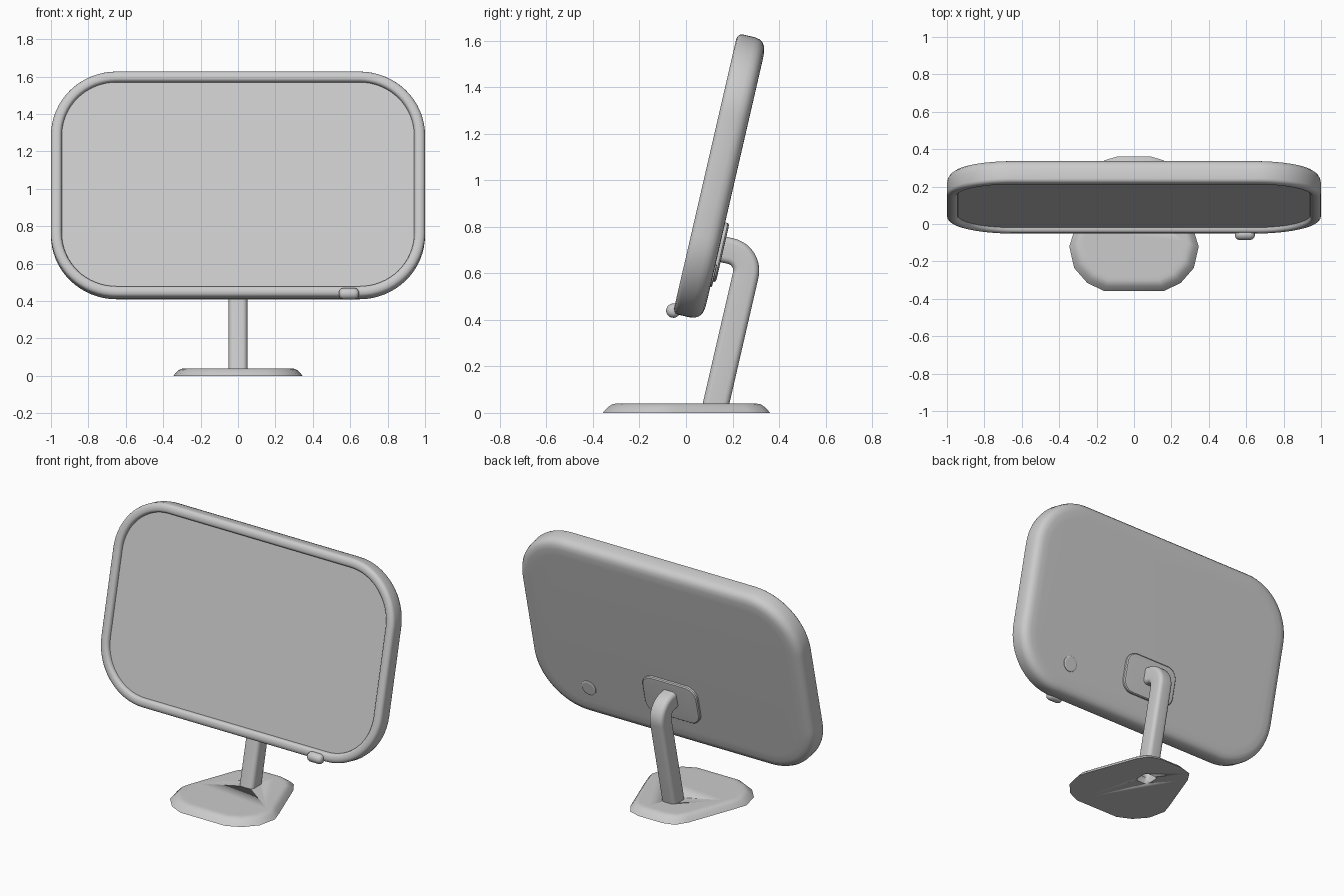
import bpy, bmesh
from math import sin, cos, pi, radians
from mathutils import Matrix, Vector

if "Cube" in bpy.data.objects:
    bpy.data.objects.remove(bpy.data.objects["Cube"])

TILT = radians(13)
# frame of the tilted screen: x = right, y = towards the back, z = up the panel
SCREEN = Matrix.Translation((0, 0.146, 1.015)) @ Matrix.Rotation(-TILT, 4, 'X')


def loft(name, rings, matrix=Matrix(), cap_start=True, cap_end=True, angle=40):
    """Skin a list of equally sized vertex rings into one mesh object."""
    bm = bmesh.new()
    loops = [[bm.verts.new(matrix @ Vector(p)) for p in ring] for ring in rings]
    for a, b in zip(loops, loops[1:]):
        for i in range(len(a)):
            j = (i + 1) % len(a)
            bm.faces.new((a[i], a[j], b[j], b[i]))
    if cap_start:
        bm.faces.new(loops[0])
    if cap_end:
        bm.faces.new(loops[-1])
    bmesh.ops.recalc_face_normals(bm, faces=bm.faces)
    mesh = bpy.data.meshes.new(name)
    bm.to_mesh(mesh)
    bm.free()
    ob = bpy.data.objects.new(name, mesh)
    bpy.context.collection.objects.link(ob)
    bpy.ops.object.select_all(action='DESELECT')
    ob.select_set(True)
    bpy.context.view_layer.objects.active = ob
    bpy.ops.object.shade_smooth_by_angle(angle=radians(angle))
    return ob


def round_rect(w, h, r, seg=12):
    """Outline of a rounded rectangle as 2D points."""
    pts = []
    for k, (sx, sy) in enumerate(((1, 1), (-1, 1), (-1, -1), (1, -1))):
        for i in range(seg + 1):
            a = (k + i / seg) * pi / 2
            pts.append((sx * (w / 2 - r) + r * cos(a), sy * (h / 2 - r) + r * sin(a)))
    return pts


def slab(name, w, h, r, profile, u=0, v=0, seg=12):
    """Rounded slab on the screen frame from (inset, depth) steps."""
    rings = [[(u + x, d, v + z) for x, z in
              round_rect(w - 2 * i, h - 2 * i, r - i, seg)] for i, d in profile]
    return loft(name, rings, SCREEN)


# screen housing with raised rim and recessed display
slab("screen_housing", 2.0, 1.236, 0.35, [
    (0.09, -0.04), (0.058, -0.04), (0.056, -0.052), (0.051, -0.060), (0.042, -0.065),
    (0.024, -0.065), (0.011, -0.061), (0.003, -0.053), (0, -0.043), (0, 0.012),
    (0.004, 0.032), (0.014, 0.048), (0.03, 0.059), (0.055, 0.065), (0.1, 0.066)], seg=16)

# mounting plate and round button on the back
slab("mount_plate", 0.39, 0.26, 0.075, [
    (0, 0.055), (0, 0.078), (0.006, 0.084), (0.02, 0.085)], v=-0.316)
slab("back_button", 0.1, 0.1, 0.05, [
    (0, 0.06), (0, 0.070), (0.004, 0.073), (0.012, 0.073)], u=0.61, v=-0.42, seg=8)

# small capsule under the front rim
half = [(0.053, 0.010), (0.049, 0.020), (0.042, 0.027), (0.030, 0.031)]
capsule = [(-x, r) for x, r in half] + half[::-1]
loft("front_switch", [[(0.593 + x, -0.066 + r * cos(k * pi / 8), -0.606 + r * sin(k * pi / 8))
                       for k in range(16)] for x, r in capsule], SCREEN, angle=60)

# bent arm: straight leaning post, rounded elbow, short stub into the plate
along = Vector((sin(TILT), cos(TILT)))       # (y, z) up the post
out = Vector((cos(TILT), -sin(TILT)))        # (y, z) away from the screen
corner = Vector((0.276, 0.676))
R = 0.085
centre = corner - R * along - R * out
path = [(Vector((0.12, 0)), Vector((1 / cos(TILT), 0)))]
for i in range(11):
    a = i / 10 * pi / 2
    n = cos(a) * out + sin(a) * along
    path.append((centre + R * n, n))
path.append((corner - 0.13 * out, along))


def section(p, n, w, t, r):
    return [(x, p.x + n.x * s, p.y + n.y * s) for x, s in round_rect(w, t, r, 5)]


loft("arm", [section(p, n, 0.1, 0.112, 0.026) for p, n in path], cap_start=False)

# foot: wide front, narrow back, softly bevelled top
side = [(0.16, -0.358), (0.25, -0.315), (0.32, -0.235), (0.346, -0.12),
        (0.322, -0.045), (0.205, 0.27), (0.16, 0.34), (0.085, 0.362)]
outline = side + [(-x, y) for x, y in side[::-1]]
steps = [(1, 0), (0.965, 0.014), (0.925, 0.028), (0.885, 0.037), (0.84, 0.04), (0.78, 0.04)]
foot = loft("foot", [[(x * s, y * s, z) for x, y in outline] for s, z in steps], angle=60)

# cable opening through the foot into the hollow arm
n0 = path[0][1]
cut = [section(Vector((0.12 + z * along.x / along.y, z)), n0, 0.092, 0.102, 0.022)
       for z in (-0.05, 0.08)]
cutter = loft("hole_cutter", cut)
cutter.hide_render = True
mod = foot.modifiers.new("cable_hole", 'BOOLEAN')
mod.operation = 'DIFFERENCE'
mod.solver = 'EXACT'
mod.object = cutter
bpy.context.view_layer.objects.active = foot
bpy.ops.object.modifier_move_to_index(modifier=mod.name, index=0)
bpy.ops.object.modifier_apply(modifier=mod.name)
bpy.data.objects.remove(cutter)
